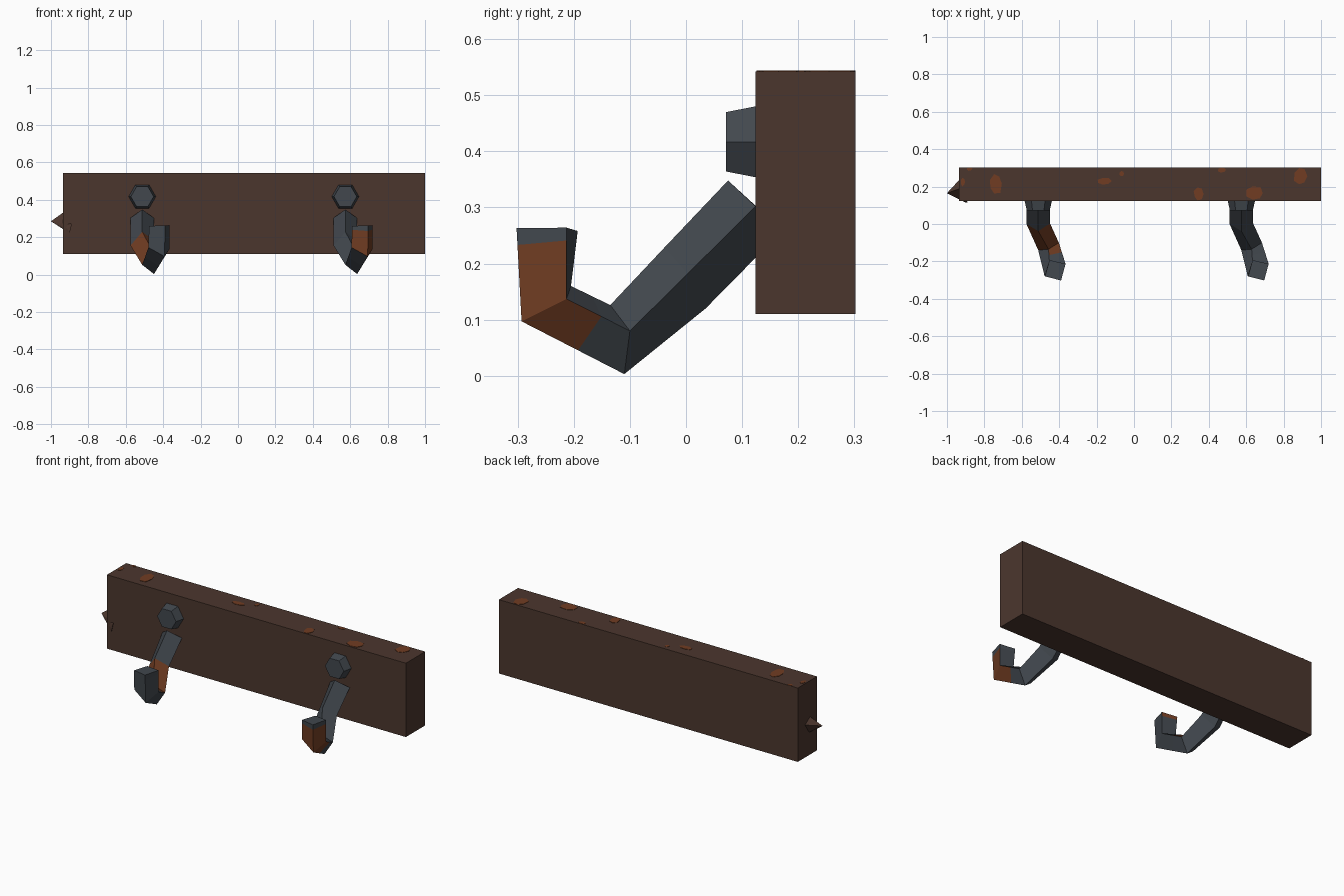
import bpy, bmesh, math, random
from mathutils import Vector

random.seed(4)
cube = bpy.data.objects.get("Cube")
if cube:
    bpy.data.objects.remove(cube)


def material(name, rgb):
    m = bpy.data.materials.new(name)
    m.use_nodes = True
    m.diffuse_color = (*rgb, 1)
    m.node_tree.nodes["Principled BSDF"].inputs["Base Color"].default_value = (*rgb, 1)
    return m


WOOD = material("dark_wood", (0.071, 0.037, 0.027))
STEEL = material("dark_steel", (0.054, 0.064, 0.076))
RUST = material("rust", (0.165, 0.046, 0.016))


def finish(name, bm, *mats):
    bmesh.ops.recalc_face_normals(bm, faces=bm.faces)
    mesh = bpy.data.meshes.new(name)
    bm.to_mesh(mesh)
    bm.free()
    for m in mats:
        mesh.materials.append(m)
    ob = bpy.data.objects.new(name, mesh)
    bpy.context.collection.objects.link(ob)
    return ob


def loft(bm, rings, rust=()):
    """Skin a list of rings; (segment, side) pairs in rust get the second material."""
    loops = [[bm.verts.new(p) for p in ring] for ring in rings]
    n = len(rings[0])
    for s, (a, b) in enumerate(zip(loops, loops[1:])):
        for k in range(n):
            j = (k + 1) % n
            f = bm.faces.new((a[k], a[j], b[j], b[k]))
            f.material_index = int((s, k) in rust)
    bm.faces.new(loops[0])
    bm.faces.new(loops[-1])


# Board
LEFT, RIGHT, FRONT, BACK, LOW, TOP = -0.935, 1.0, 0.124, 0.302, 0.11, 0.542
bm = bmesh.new()
loft(bm, [[(LEFT, FRONT, z), (RIGHT, FRONT, z), (RIGHT, BACK, z), (LEFT, BACK, z)]
          for z in (LOW, TOP)])
finish("board", bm, WOOD)

# Splinter on the end of the board
bm = bmesh.new()
for p in [(-1.0, 0.165, 0.285), (-0.935, 0.235, 0.3), (-0.93, 0.19, 0.335), (-0.89, 0.115, 0.265),
          (-0.9, 0.115, 0.222), (-0.93, 0.2, 0.24), (-0.912, 0.12, 0.245)]:
    bm.verts.new(p)
bmesh.ops.convex_hull(bm, input=bm.verts)
finish("end_splinter", bm, WOOD)

# Rust stains on the top edge: centre x, y and half sizes
stains = [(-0.74, 0.215, 0.036, 0.055), (-0.16, 0.228, 0.038, 0.02), (-0.065, 0.268, 0.012, 0.014),
          (0.345, 0.16, 0.026, 0.034), (0.47, 0.29, 0.022, 0.014), (0.645, 0.165, 0.046, 0.036),
          (0.89, 0.255, 0.036, 0.05), (-0.915, 0.225, 0.012, 0.022), (-0.88, 0.295, 0.016, 0.01)]
bm = bmesh.new()
for x, y, w, d in stains:
    outline = []
    for k in range(7):
        a = math.tau * k / 7
        r = random.uniform(0.85, 1.15)
        outline.append((max(LEFT, x + w * r * math.cos(a)),
                        min(BACK, max(FRONT, y + d * r * math.sin(a)))))
    loft(bm, [[(px, py, z) for px, py in outline] for z in (TOP - 0.001, TOP + 0.002)])
finish("board_rust_stains", bm, RUST)

# Hook sections, each as ridge, left-hand, underside and right-hand corners, x from the hook centre
sections = [
    [(0, 0.075, 0.348), (0.063, 0.124, 0.302), (0, 0.17, 0.257), (-0.063, 0.124, 0.303)],
    [(0, -0.038, 0.229), (0.063, 0.003, 0.182), (0, 0.035, 0.12), (-0.063, 0.0, 0.155)],
    [(0.055, -0.135, 0.126), (0.11, -0.1, 0.08), (0.063, -0.11, 0.003), (0, -0.14, 0.052)],
    [(0.06, -0.205, 0.16), (0.146, -0.213, 0.137), (0.119, -0.293, 0.097), (0.033, -0.275, 0.145)],
    [(0.06, -0.193, 0.258), (0.146, -0.213, 0.264), (0.122, -0.302, 0.263), (0.036, -0.28, 0.26)],
]


def between(a, b, t):
    return [Vector(p).lerp(Vector(q), t) for p, q in zip(a, b)]


s0, s1, s2, s3, s4 = sections
rings = [s0, s1, s2, between(s2, s3, 0.45), s3, between(s3, s4, 0.82), s4]


def hook_set(side, x, rust):
    bm = bmesh.new()
    loft(bm, [[(px + x, py, pz) for px, py, pz in ring] for ring in rings], rust)
    finish(side + "_hook", bm, STEEL, RUST)
    # Tapered hexagonal bolt head above the hook
    bm = bmesh.new()
    loft(bm, [[(x + r * math.cos(math.tau * k / 6), y, 0.417 + r * math.sin(math.tau * k / 6))
               for k in range(6)] for r, y in ((0.074, FRONT + 0.005), (0.061, 0.071))])
    finish(side + "_bolt", bm, STEEL)


hook_set("right", -0.512, {(1, 0), (1, 3), (2, 0), (5, 0)})
hook_set("left", 0.574, {(3, 1), (4, 1), (4, 2)})
